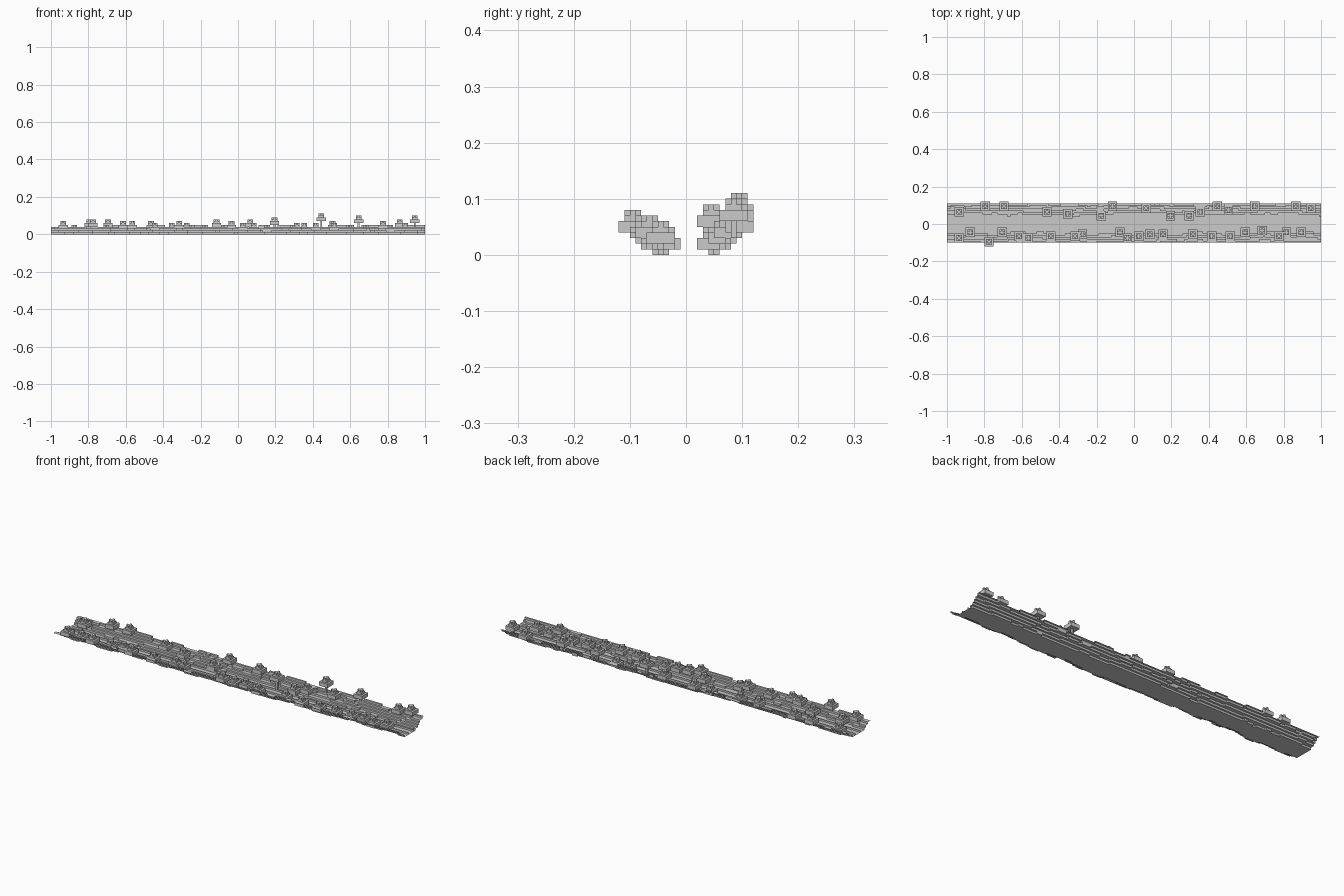
import bpy, bmesh, math
from mathutils import Vector, noise

if "Cube" in bpy.data.objects:
    bpy.data.objects.remove(bpy.data.objects["Cube"])

V = 0.01            # voxel size
NX, J0, J1 = 100, -10, 11   # cells run -NX..NX in x, J0..J1 in y


def finish(name, bm, merge=True):
    bmesh.ops.remove_doubles(bm, verts=bm.verts, dist=1e-5)
    if merge:
        bmesh.ops.dissolve_limit(bm, angle_limit=0.01, verts=bm.verts, edges=bm.edges)
    me = bpy.data.meshes.new(name)
    bm.to_mesh(me)
    bm.free()
    ob = bpy.data.objects.new(name, me)
    bpy.context.collection.objects.link(ob)
    return ob


def quad(bm, *pts):
    bm.faces.new([bm.verts.new(Vector(p) * V) for p in pts])


def box(bm, x0, x1, y0, y1, z0, z1):
    vs = [bm.verts.new(Vector((x, y, z)) * V)
          for z in (z0, z1) for x, y in ((x0, y0), (x1, y0), (x1, y1), (x0, y1))]
    for f in ((3, 2, 1, 0), (4, 5, 6, 7), (0, 1, 5, 4), (1, 2, 6, 5), (2, 3, 7, 6), (3, 0, 4, 7)):
        bm.faces.new([vs[i] for i in f])


def height(i, j):
    """Stepped valley: flat floor in the middle, hills rising to both long sides."""
    side = 1 if j >= 0 else -1
    d = abs(j + 0.5)
    n = noise.noise(Vector((i * 0.07, side * 7.3, 0.4)))
    n2 = noise.noise(Vector((i * 0.11, j * 0.25, 3.1)))
    start = 4.6 + 1.8 * n
    h = (d - start) * 0.75 + 1.0 * n2
    return max(0, min(5, round(h))) if d > 3.6 else 0


# valley shell: tops of the voxel columns and the steps between them, open below
bm = bmesh.new()
for i in range(-NX, NX):
    for j in range(J0, J1):
        h = height(i, j)
        quad(bm, (i, j, h), (i + 1, j, h), (i + 1, j + 1, h), (i, j + 1, h))
        if i + 1 < NX:
            k = height(i + 1, j)
            lo, hi = min(h, k), max(h, k)
            for z in range(lo, hi):
                p = [(i + 1, j, z), (i + 1, j + 1, z), (i + 1, j + 1, z + 1), (i + 1, j, z + 1)]
                quad(bm, *(p if h > k else p[::-1]))
        if j + 1 < J1:
            k = height(i, j + 1)
            lo, hi = min(h, k), max(h, k)
            for z in range(lo, hi):
                p = [(i, j + 1, z), (i, j + 1, z + 1), (i + 1, j + 1, z + 1), (i + 1, j + 1, z)]
                quad(bm, *(p if h > k else p[::-1]))
finish("valley_terrain", bm)

# low kerbs along the valley floor
bm = bmesh.new()
for y in (-1.5, 2.5):
    quad(bm, (-NX, y, 0), (NX, y, 0), (NX, y, 1), (-NX, y, 1))
finish("channel_kerbs", bm)

# trees: cell x, cell y (hundredths)
north = [(-94, 6), (-80, 9), (-70, 9), (-47, 6), (-36, 5), (-18, 4), (-12, 9), (6, 8),
         (19, 4), (29, 4), (35, 6), (44, 9), (50, 7), (64, 9), (86, 9), (94, 8)]
south = [(-94, -8), (-88, -5), (-78, -10), (-71, -5), (-62, -7), (-57, -8), (-45, -7),
         (-32, -7), (-28, -6), (-8, -5), (-4, -8), (2, -7), (8, -6), (15, -6), (31, -6),
         (41, -7), (51, -7), (59, -5), (68, -4), (77, -7), (81, -5), (89, -5)]
tall = {(44, 9): 11, (64, 9): 10, (94, 8): 10, (19, 4): 9}

trunks, leaves = bmesh.new(), bmesh.new()
for i, j in north + south:
    g = height(i, j)
    top = tall.get((i, j), min(8, g + 5))
    box(trunks, i, i + 1, j, j + 1, g, top - 4)
    # wide lower canopy, narrower upper layer, plus-shaped cap
    box(leaves, i - 2, i + 3, j - 2, j + 3, top - 4, top - 2)
    box(leaves, i - 1, i + 2, j - 1, j + 2, top - 2, top - 1)
    box(leaves, i - 1, i + 2, j, j + 1, top - 1, top)
    box(leaves, i, i + 1, j - 1, j, top - 1, top)
    box(leaves, i, i + 1, j + 1, j + 2, top - 1, top)
finish("tree_trunks", trunks, False)
finish("tree_canopies", leaves, False)
